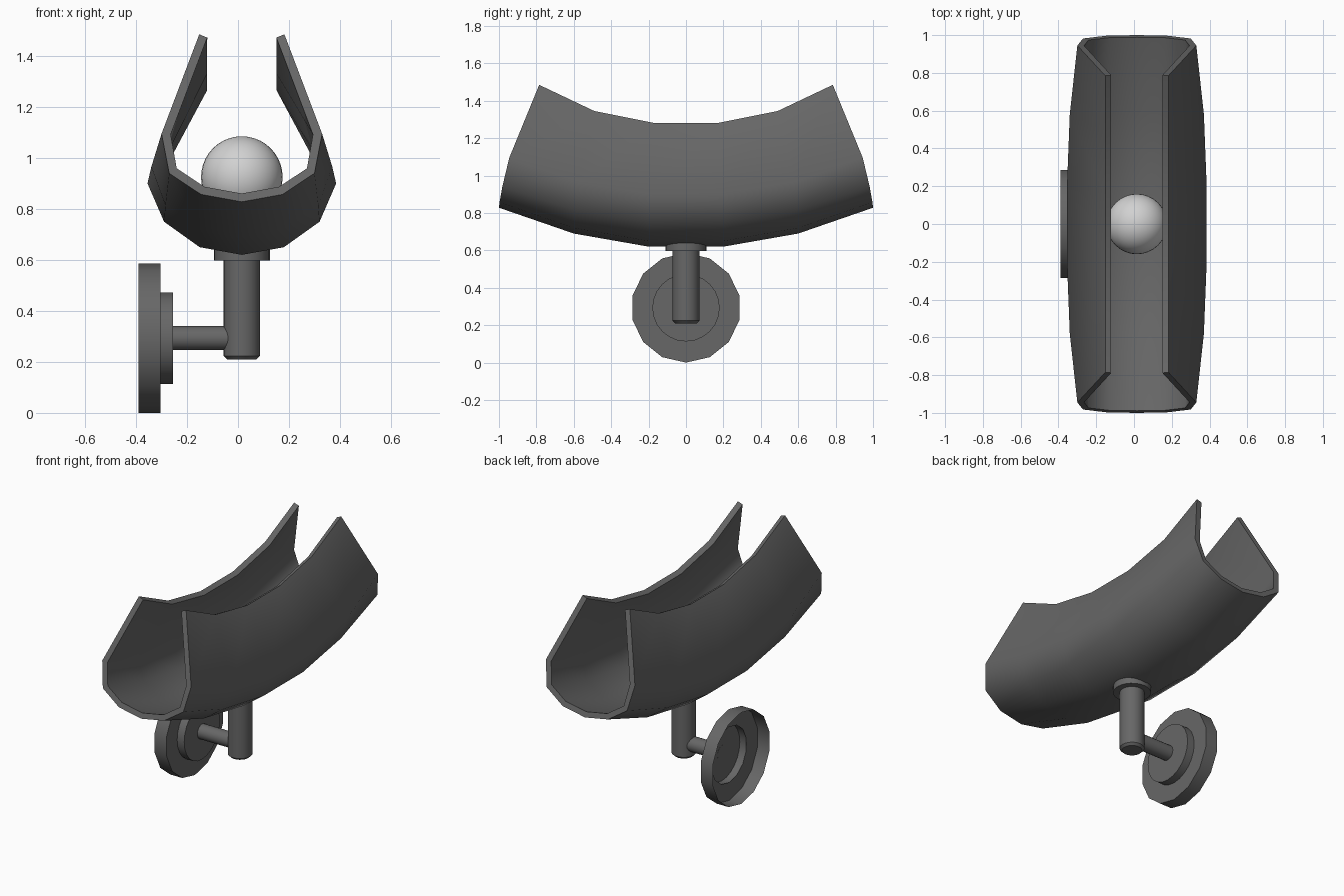
import bpy, bmesh, math
from mathutils import Matrix, Vector

if "Cube" in bpy.data.objects:
    bpy.data.objects.remove(bpy.data.objects["Cube"], do_unlink=True)

CX = 0.015      # axis of the stem, shade and bulb
PLATE_Z = 0.293  # height of the wall plate centre


def material(name, rgb):
    m = bpy.data.materials.new(name)
    m.use_nodes = True
    m.diffuse_color = (*rgb, 1)
    m.node_tree.nodes["Principled BSDF"].inputs["Base Color"].default_value = (*rgb, 1)
    return m


metal = material("dark grey metal", (0.135, 0.135, 0.135))
glow = material("pale bulb", (0.64, 0.64, 0.64))


def finish(name, bm, mat, angle=35, thickness=0):
    mesh = bpy.data.meshes.new(name)
    bm.to_mesh(mesh)
    bm.free()
    mesh.materials.append(mat)
    ob = bpy.data.objects.new(name, mesh)
    bpy.context.collection.objects.link(ob)
    bpy.ops.object.select_all(action="DESELECT")
    ob.select_set(True)
    bpy.context.view_layer.objects.active = ob
    if thickness:
        mod = ob.modifiers.new("thickness", "SOLIDIFY")
        mod.thickness = thickness
        mod.offset = -1
        mod.use_even_offset = True
        bpy.ops.object.modifier_apply(modifier=mod.name)
    bpy.ops.object.shade_smooth_by_angle(angle=math.radians(angle))
    return ob


def turned(name, profile, sides, matrix, cap_start=True, cap_end=True):
    """Revolve (height, radius) pairs around the local z axis."""
    bm = bmesh.new()
    rings = []
    for h, r in profile:
        rings.append([bm.verts.new((r * math.cos(a), r * math.sin(a), h))
                      for a in (math.tau * k / sides for k in range(sides))])
    for low, high in zip(rings, rings[1:]):
        for k in range(sides):
            n = (k + 1) % sides
            bm.faces.new((low[k], low[n], high[n], high[k]))
    if cap_start:
        bm.faces.new(rings[0][::-1])
    if cap_end:
        bm.faces.new(rings[-1])
    bm.transform(matrix)
    return finish(name, bm, metal)


upright = Matrix.Translation((CX, 0, 0))
sideways = Matrix.Translation((0, 0, PLATE_Z)) @ Matrix.Rotation(math.pi / 2, 4, "Y")

# Wall plate and its raised boss, both open towards the wall
turned("wall_plate", [(-0.39, 0.293), (-0.305, 0.293), (-0.305, 0.178)], 14,
       sideways, False, False)
turned("plate_boss", [(-0.305, 0.18), (-0.255, 0.18)], 24, sideways, False, True)

# Arm, stem and collar under the shade
turned("arm", [(-0.256, 0.047), (0.0, 0.047)], 20, sideways)
turned("stem", [(0.21, 0.058), (0.224, 0.072), (0.63, 0.072)], 24, upright)
turned("collar", [(0.597, 0.11), (0.64, 0.11)], 24, upright)

# Curved trough shade: half sections from bottom centre to rim, middle to end
sections = [
    [(0, 0.2, 0.62), (0.165, 0.2, 0.65), (0.305, 0.2, 0.75),
     (0.37, 0.195, 0.9), (0.167, 0.165, 1.28)],
    [(0, 0.6, 0.69), (0.163, 0.6, 0.72), (0.3, 0.592, 0.815),
     (0.355, 0.58, 0.965), (0.167, 0.49, 1.345)],
    [(0, 1.0, 0.828), (0.16, 0.997, 0.857), (0.285, 0.982, 0.94),
     (0.315, 0.945, 1.095), (0.167, 0.785, 1.485)],
]
bm = bmesh.new()
rows = []
for sign, group in ((-1, sections[::-1]), (1, sections)):
    for half in group:
        full = [(-x, y, z) for x, y, z in half[:0:-1]] + half
        rows.append([bm.verts.new((x + CX, sign * y, z)) for x, y, z in full])
for a, b in zip(rows, rows[1:]):
    for j in range(len(a) - 1):
        bm.faces.new((a[j], b[j], b[j + 1], a[j + 1]))
finish("shade", bm, metal, angle=60, thickness=0.034)

# Round bulb
bm = bmesh.new()
bmesh.ops.create_uvsphere(bm, u_segments=32, v_segments=20, radius=0.16)
bmesh.ops.translate(bm, verts=bm.verts, vec=Vector((CX, 0, 0.925)))
finish("bulb", bm, glow)
